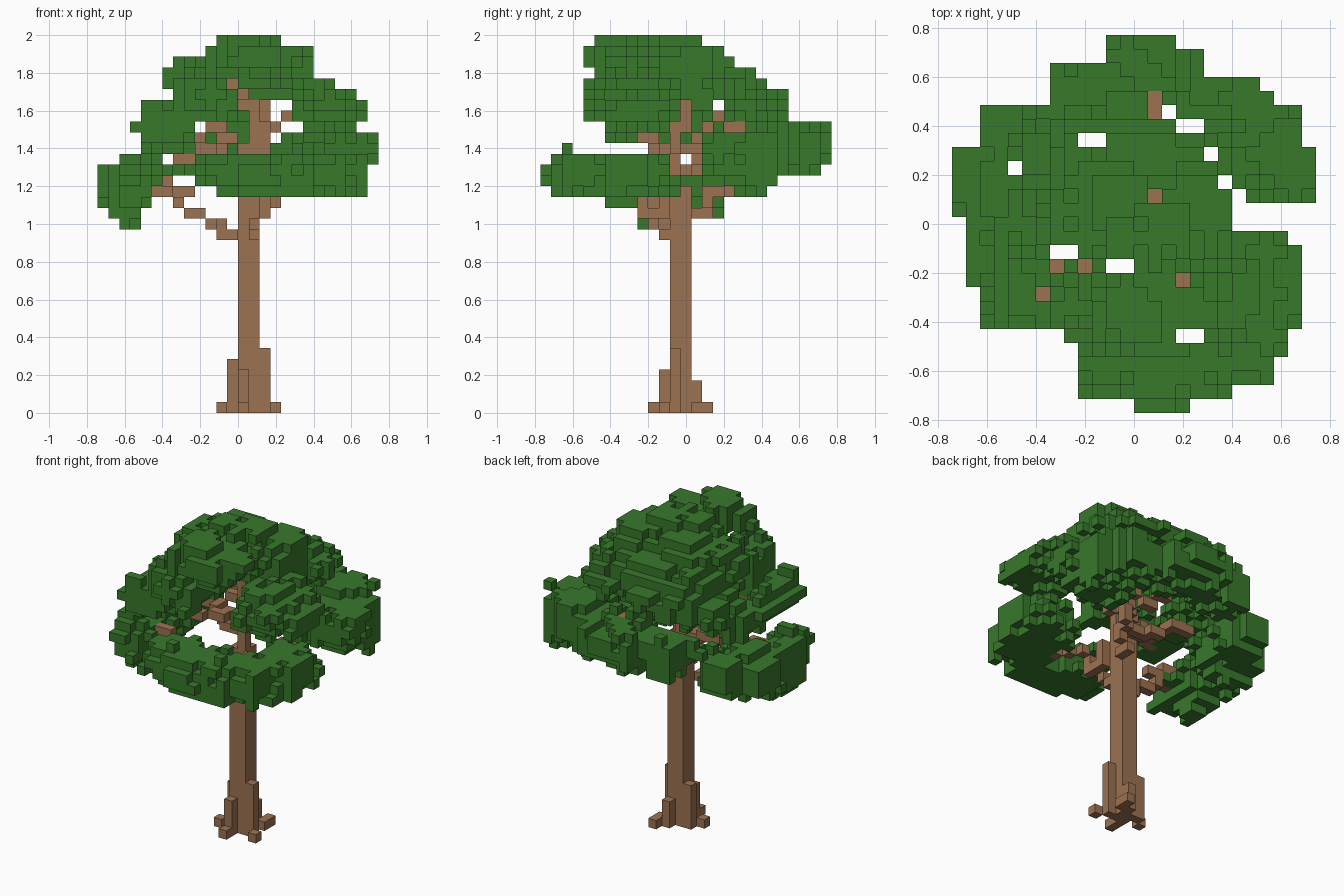
import bpy
import bmesh
import random
from mathutils import Vector

cube = bpy.data.objects.get("Cube")
if cube:
    bpy.data.objects.remove(cube, do_unlink=True)

random.seed(4)
UNIT = 2 / 35  # edge of one block; the tree is 35 blocks tall


def make_material(name, colour):
    mat = bpy.data.materials.new(name)
    mat.use_nodes = True
    mat.diffuse_color = (*colour, 1)
    mat.node_tree.nodes["Principled BSDF"].inputs["Base Color"].default_value = (*colour, 1)
    return mat


bark = make_material("brown bark", (0.335, 0.17, 0.084))
leaf = make_material("green leaves", (0.039, 0.188, 0.024))


def box(x, y, z, wide, deep, tall):
    """Set of blocks filling a cuboid."""
    return {(x + a, y + b, z + c) for a in range(wide) for b in range(deep) for c in range(tall)}


def path(*points):
    """Set of blocks along a bent line."""
    blocks = set()
    for start, end in zip(points, points[1:]):
        a, b = Vector(start), Vector(end)
        steps = int(max(abs(n) for n in b - a)) * 2
        for s in range(steps + 1):
            blocks.add(tuple(round(n) for n in a.lerp(b, s / steps)))
    return blocks


# Trunk, with a thin bent leader on top
trunk = box(0, -1, 0, 2, 2, 21)
trunk |= path((1, -1, 20), (1, -1, 26), (2, 0, 28), (2, 1, 30))
trunk |= path((2, -1, 24), (2, 0, 29))

# Buttress roots: (x, y, height)
roots = set()
for x, y, height in [(0, -2, 4), (2, -1, 6), (-1, 0, 5), (1, 1, 3), (0, -3, 1),
                     (3, -2, 1), (2, 1, 1), (2, 2, 1), (-2, -1, 1)]:
    roots |= box(x, y, 0, 1, 1, height)

# Branches
branches = {
    "low_right_branch": path((-1, -2, 16), (-4, -3, 18), (-8, -4, 20))
    | path((-5, -3, 20), (-8, -3, 21)),
    "low_left_branch": path((1, -2, 16), (2, -4, 19), (6, -6, 21)) | path((2, -2, 18), (2, -2, 20)),
    "back_left_branch": path((2, 1, 18), (4, 4, 21), (7, 5, 23)),
    "high_right_branch": path((0, -1, 24), (-7, -5, 25)),
    "middle_right_branch": path((0, 0, 22), (-6, 2, 23)),
    "back_branch": path((1, 0, 24), (1, 4, 26), (1, 9, 26)),
    "crown_branch": path((1, -1, 27), (-1, -2, 31)),
    "back_right_branch": path((0, 0, 24), (-4, 3, 27)),
    "high_left_branch": path((2, -1, 26), (6, -3, 28)),
}

# Canopy outlines: block limits per layer (front and side) and per row (plan)
FIRST = 17
FRONT = [(-12, -9), (-13, -9), (-13, -8), (-13, 12), (-13, 13), (-13, 13), (-11, 13), (-9, 13),
         (-9, 13), (-10, 11), (-9, 12), (-9, 12), (-6, 11), (-7, 9), (-7, 7), (-6, 8), (-3, 7), (-2, 4)]
SIDE = [(-4, -1), (-4, 4), (-7, 4), (-12, 9), (-13, 9), (-13, 13), (-13, 14), (-13, 14), (-7, 14),
        (-7, 14), (-9, 10), (-9, 10), (-9, 10), (-9, 8), (-8, 7), (-9, 6), (-9, 4), (-8, 2)]
PLAN = [(-3, 5), (-4, 7), (-4, 10), (-4, 10), (-4, 11), (-5, 11), (-11, 12), (-11, 12), (-11, 12),
        (-12, 12), (-12, 12), (-12, 12), (-12, 11), (-12, 7), (-13, 7), (-13, 13), (-13, 13),
        (-13, 13), (-13, 13), (-11, 12), (-11, 12), (-11, 12), (-6, 10), (-6, 9), (-6, 5),
        (-2, 5), (-2, 3)]

# Gaps that can be looked through from above and from the front
PLAN_GAPS = {(-4, 6), (-3, 6), (-9, 4), (5, 5), (6, 3), (7, 2), (-4, -3), (-2, -3), (-1, -3),
             (3, -4), (3, -8), (4, -8), (3, 7), (4, 7), (1, 8), (2, 8),
             (-6, -2), (-5, -2), (-6, -3), (-7, -5), (1, 9), (1, 2)}
FRONT_GAPS = {(3, 28), (4, 28), (3, 27), (4, 27), (4, 26), (5, 26), (3, 25),
              (-4, 26), (-3, 26), (-7, 23), (-4, 20), (-3, 20)}


def allowed(x, y, z):
    if not (FIRST <= z < 35 and -13 <= y <= 13):
        return False
    front, side, plan = FRONT[z - FIRST], SIDE[z - FIRST], PLAN[y + 13]
    inside = front[0] <= x < front[1] and side[0] <= y < side[1] and plan[0] <= x < plan[1]
    open_layer = z == 24 and -10 <= y <= -2
    open_core = z in (27, 28) and y in (0, 3)
    open_front = 24 <= z < 30 and 0 <= x <= 4 and y < -1
    return (inside and not open_layer and not open_core and not open_front
            and (x, y) not in PLAN_GAPS and (x, z) not in FRONT_GAPS)


def foliage(puffs, flat):
    """Ellipsoids of blocks covered in small tufts; flat squashes their undersides."""
    blocks = set()
    for cx, cy, cz, rx, ry, rz in puffs:
        for z in range(FIRST, 35):
            for y in range(-13, 14):
                for x in range(-13, 13):
                    dz = z + 0.5 - cz
                    dz /= rz if dz > 0 else rz * flat
                    d = ((x + 0.5 - cx) / rx) ** 2 + ((y - cy) / ry) ** 2 + dz ** 2
                    if d < 0.68:
                        blocks.add((x, y, z))
                    elif d < 1.02 and random.random() < 0.27:
                        # Tuft: a block and its six neighbours
                        blocks |= {(x, y, z), (x + 1, y, z), (x - 1, y, z), (x, y + 1, z),
                                   (x, y - 1, z), (x, y, z + 1), (x, y, z - 1)}
    return {b for b in blocks if allowed(*b)}


# Leaf masses: centre and radii in blocks
leaves = {
    "crown_leaves": foliage([
        (1, 0.2, 30.5, 7.5, 4.3, 4.6),
        (1, 4, 29.7, 7, 5.6, 2.7)], 0.4),
    "front_crown_leaves": foliage([
        (1, -6, 32.9, 4, 3.4, 2.1),
        (-2.5, -6, 28.7, 3.9, 3.8, 2.2),
        (8.2, -5, 28.2, 4, 3.9, 2.4)], 0.8),
    "right_middle_leaves": foliage([
        (-8.5, -4.8, 26, 3, 3.4, 2.6),
        (-5, -6.5, 27, 2.5, 2, 1.6),
        (-7, 1, 25.7, 2.8, 3, 2),
        (-3, 5, 28, 5, 4, 2)], 0.8),
    "back_leaves": foliage([
        (1, 10.5, 24.5, 4.6, 3.5, 2.6),
        (-4.5, 9, 24, 2.7, 3, 2.4)], 0.9),
    "left_leaves": foliage([
        (9.5, 5, 23.5, 3.8, 3.9, 3),
        (8, 8.5, 25, 4.5, 2.8, 2.5)], 1),
    "low_front_leaves": foliage([
        (9, -5.2, 21.8, 3.7, 4, 2.5),
        (7, -9, 22, 4.1, 3.5, 2.3),
        (1, -10.3, 22, 5.5, 3.5, 2.6)], 0.9),
    "low_right_leaves": foliage([
        (-10.3, -3, 20, 2.9, 4, 3.2),
        (-10, 3.2, 21, 3.4, 3.8, 2.6),
        (-9.5, 6.5, 22, 2.8, 2.6, 2.2)], 1),
}

# Every block belongs to one part only; wood wins over leaves
parts = [("trunk", trunk, bark), ("roots", roots, bark)]
parts += [(name, blocks, bark) for name, blocks in branches.items()]
parts += [(name, blocks, leaf) for name, blocks in leaves.items()]
filled = set()
owned = []
for name, blocks, mat in parts:
    owned.append((name, blocks - filled, mat))
    filled |= blocks


def build(name, blocks, mat):
    """Mesh of the exposed block faces."""
    bm = bmesh.new()
    corners = {}

    def corner(p):
        key = tuple(round(n * 2) for n in p)
        if key not in corners:
            corners[key] = bm.verts.new(p * UNIT)
        return corners[key]

    for block in sorted(blocks):
        centre = Vector(block) + Vector((0.5, 0, 0.5))
        for axis in range(3):
            for sign in (-1, 1):
                step = Vector((0, 0, 0))
                step[axis] = sign
                if tuple(int(a + b) for a, b in zip(block, step)) in filled:
                    continue
                u, w = Vector((0, 0, 0)), Vector((0, 0, 0))
                u[(axis + 1) % 3] = 0.5
                w[(axis + 2) % 3] = 0.5 * sign
                mid = centre + step / 2
                bm.faces.new([corner(mid + c) for c in (-u - w, u - w, u + w, w - u)])
    mesh = bpy.data.meshes.new(name)
    bm.to_mesh(mesh)
    bm.free()
    mesh.materials.append(mat)
    bpy.context.collection.objects.link(bpy.data.objects.new(name, mesh))


for name, blocks, mat in owned:
    build(name, blocks, mat)
